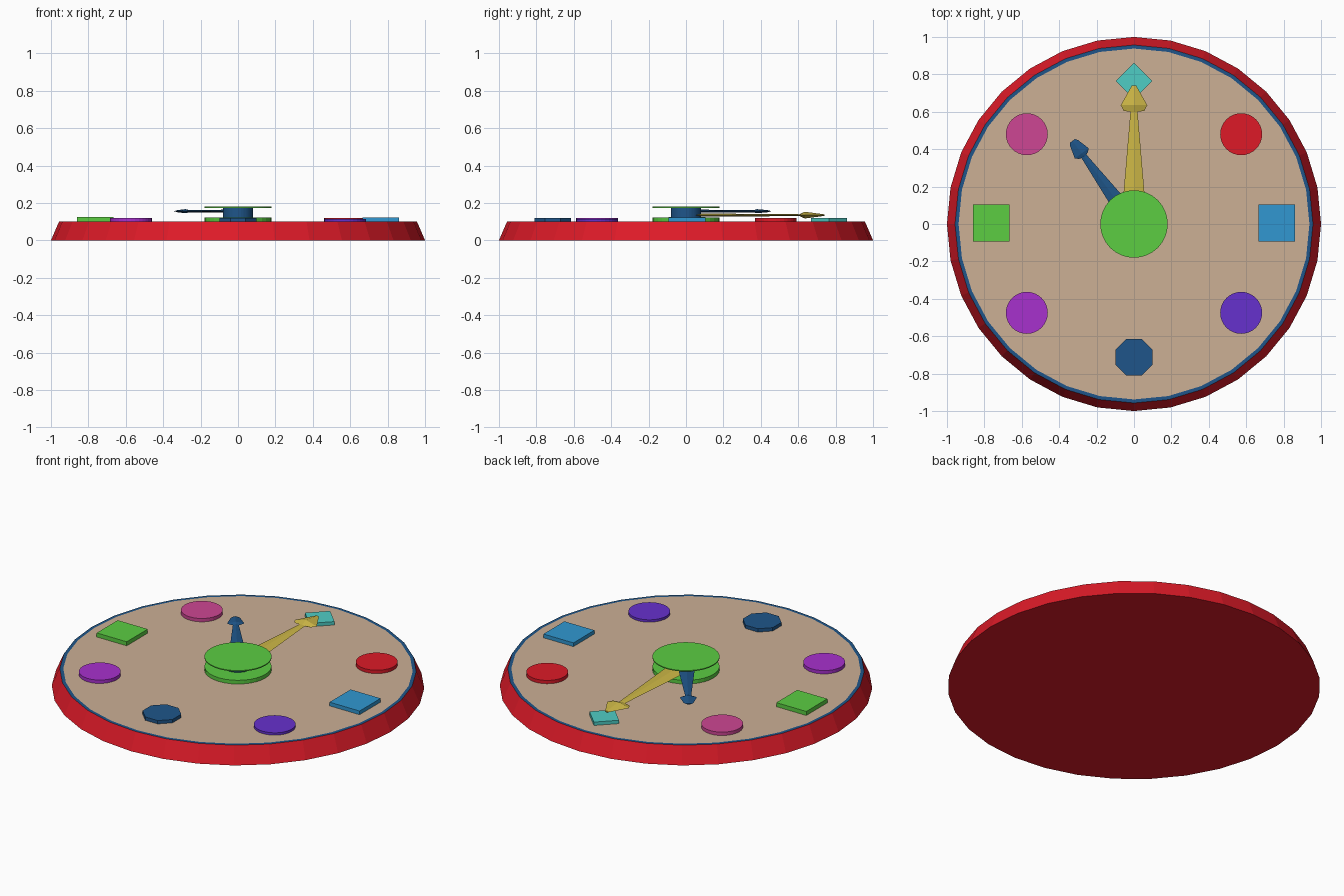
import bpy, bmesh
from math import radians, pi, cos, sin
from mathutils import Matrix

if "Cube" in bpy.data.objects:
    bpy.data.objects.remove(bpy.data.objects["Cube"])


def material(name, rgb):
    # picked as display colours, stored as linear
    m = bpy.data.materials.new(name)
    m.diffuse_color = [(c / 255) ** 2.2 for c in rgb] + [1]
    m.use_nodes = True
    m.node_tree.nodes["Principled BSDF"].inputs["Base Color"].default_value = m.diffuse_color
    return m


RED = material("red", (220, 32, 44))
NAVY = material("navy", (36, 86, 136))
TAN = material("tan", (203, 174, 148))
GREEN = material("green", (92, 204, 68))
BLUE = material("blue", (52, 150, 208))
TEAL = material("teal", (80, 204, 196))
PINK = material("pink", (204, 72, 146))
PURPLE = material("purple", (166, 52, 204))
VIOLET = material("violet", (102, 52, 204))
GOLD = material("gold", (204, 182, 72))


def finish(bm, name, *mats):
    bmesh.ops.recalc_face_normals(bm, faces=bm.faces)
    me = bpy.data.meshes.new(name)
    bm.to_mesh(me)
    bm.free()
    for m in mats:
        me.materials.append(m)
    ob = bpy.data.objects.new(name, me)
    bpy.context.collection.objects.link(ob)
    return ob


def prism(name, x, y, z0, z1, r, sides, mat, turn=0):
    bm = bmesh.new()
    bmesh.ops.create_cone(bm, cap_ends=True, segments=sides, radius1=r, radius2=r,
                          depth=z1 - z0,
                          matrix=Matrix.Translation((x, y, (z0 + z1) / 2))
                          @ Matrix.Rotation(radians(turn), 4, 'Z'))
    return finish(bm, name, mat)


def hand(name, stations, z, angle, mat):
    # diamond cross-sections (distance, half width, half height) along +y
    bm = bmesh.new()
    rings = [[bm.verts.new(p) for p in ((w, d, 0), (0, d, h), (-w, d, 0), (0, d, -h))]
             for d, w, h in stations]
    for a, b in zip(rings, rings[1:]):
        for i in range(4):
            j = (i + 1) % 4
            bm.faces.new((a[i], a[j], b[j], b[i]))
    bm.faces.new(rings[0])
    bm.faces.new(rings[-1])
    bm.transform(Matrix.Translation((0, 0, z)) @ Matrix.Rotation(radians(angle), 4, 'Z'))
    return finish(bm, name, mat)


# Tapered case with a navy rim and tan dial on its top
bm = bmesh.new()
N = 32
rings = [[bm.verts.new((r * cos(2 * pi * i / N), r * sin(2 * pi * i / N), z))
          for i in range(N)] for r, z in ((1, 0), (0.957, 0.1), (0.938, 0.1))]
for k, (a, b) in enumerate(zip(rings, rings[1:])):
    for i in range(N):
        j = (i + 1) % N
        bm.faces.new((a[i], a[j], b[j], b[i])).material_index = k
bm.faces.new(rings[0])
bm.faces.new(rings[2]).material_index = 2
finish(bm, "clock_case", RED, NAVY, TAN)

# Hour markers
prism("marker_top_diamond", 0, 0.765, 0.09, 0.12, 0.097, 4, TEAL)
prism("marker_right_square", 0.763, 0.006, 0.09, 0.122, 0.139, 4, BLUE, 45)
prism("marker_left_square", -0.763, 0.006, 0.09, 0.124, 0.139, 4, GREEN, 45)
prism("marker_bottom_octagon", 0, -0.712, 0.09, 0.12, 0.106, 8, NAVY, 22.5)
for name, x, y, z, mat in (("upper_right", 0.573, 0.48, 0.12, RED),
                           ("upper_left", -0.573, 0.48, 0.12, PINK),
                           ("lower_left", -0.573, -0.475, 0.12, PURPLE),
                           ("lower_right", 0.573, -0.475, 0.114, VIOLET)):
    prism("marker_" + name + "_disc", x, y, 0.09, z, 0.112, 32, mat)

# Centre hub: lower disc, spindle and thin cap
prism("hub_base", 0, 0, 0.09, 0.122, 0.18, 32, GREEN)
prism("hub_spindle", 0, 0, 0.1, 0.176, 0.08, 32, NAVY)
prism("hub_cap", 0, 0, 0.174, 0.18, 0.18, 64, GREEN)

# Hands with arrow heads
hand("minute_hand", ((0.02, 0.068, 0.009), (0.6, 0.019, 0.005), (0.605, 0.055, 0.004),
                     (0.635, 0.071, 0.018), (0.74, 0.012, 0.004)), 0.135, 0, GOLD)
hand("hour_hand", ((0.02, 0.052, 0.008), (0.45, 0.016, 0.007), (0.455, 0.03, 0.007),
                   (0.47, 0.046, 0.011), (0.54, 0.026, 0.006), (0.553, 0.016, 0.004)),
     0.156, 36.5, NAVY)
